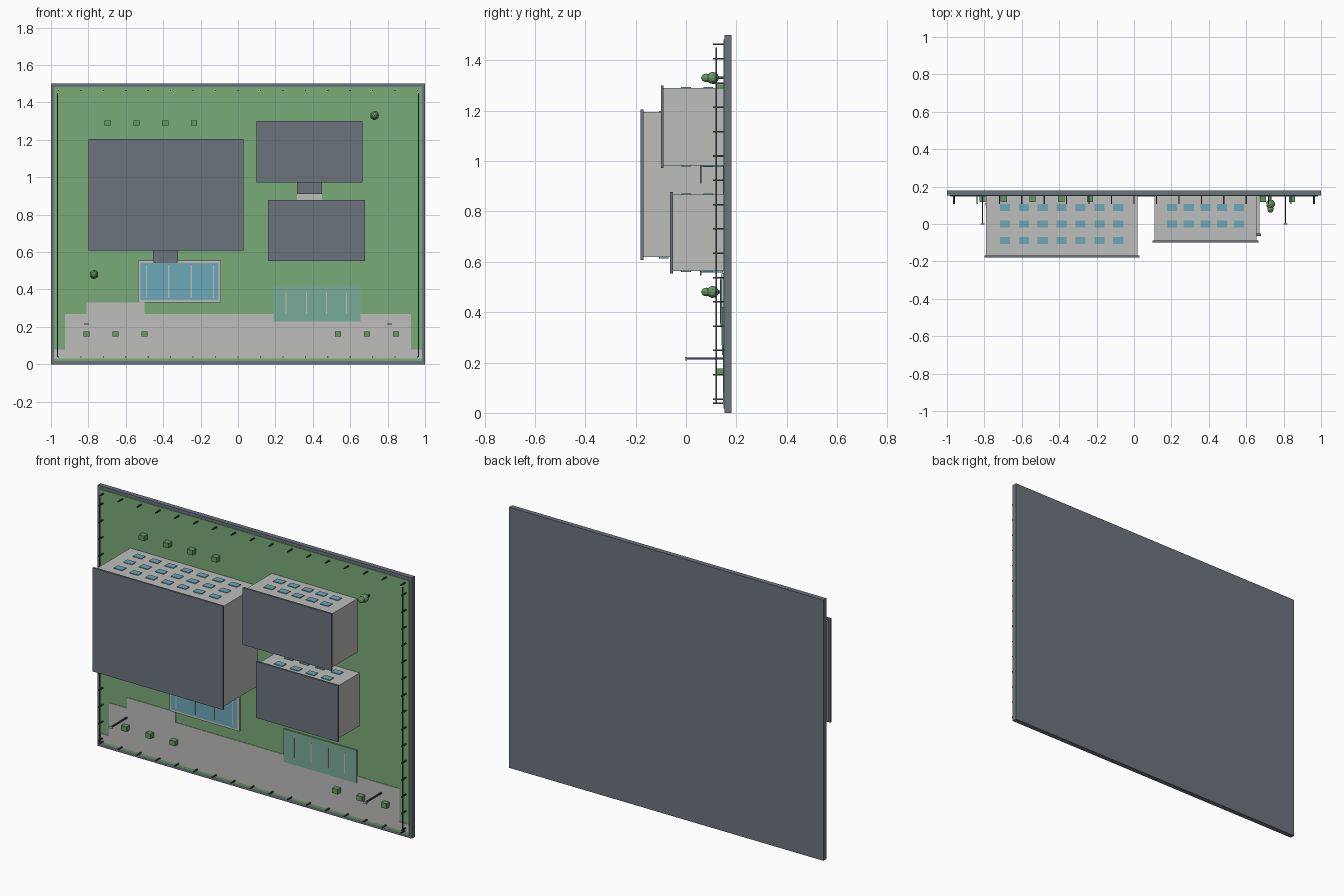
import bpy, bmesh, math
from mathutils import Matrix, Vector

if "Cube" in bpy.data.objects:
    bpy.data.objects.remove(bpy.data.objects["Cube"])


def material(name, r, g, b):
    m = bpy.data.materials.new(name)
    m.diffuse_color = (*[(c / 255) ** 2.2 for c in (r, g, b)], 1)
    m.use_nodes = True
    m.node_tree.nodes["Principled BSDF"].inputs["Base Color"].default_value = m.diffuse_color
    return m


SLATE = material("slate", 108, 115, 125)
LAWN = material("lawn green", 121, 170, 119)
STONE = material("pale stone", 188, 188, 186)
GLASS = material("blue glass", 108, 167, 184)
COURT = material("court green", 120, 170, 150)
LEAF = material("leaf green", 104, 150, 100)
IRON = material("dark iron", 66, 71, 80)
GROUND = 0.152  # the site stands upright: height above ground runs to -y


def finish(name, bm, mat):
    me = bpy.data.meshes.new(name)
    bm.to_mesh(me)
    bm.free()
    me.materials.append(mat)
    ob = bpy.data.objects.new(name, me)
    bpy.context.collection.objects.link(ob)
    return ob


def boxes(name, mat, items):
    """One object from boxes given as (x0, x1, y0, y1, z0, z1)."""
    bm = bmesh.new()
    for x0, x1, y0, y1, z0, z1 in items:
        mtx = (Matrix.Translation(((x0 + x1) / 2, (y0 + y1) / 2, (z0 + z1) / 2))
               @ Matrix.Diagonal((x1 - x0, y1 - y0, z1 - z0, 1)))
        bmesh.ops.create_cube(bm, size=1, matrix=mtx)
    return finish(name, bm, mat)


# Site plate, lawn and paving
boxes("site_plate", SLATE, [(-1, 1, GROUND, 0.18, 0, 1.5)])
boxes("lawn", LAWN, [(-0.985, 0.985, 0.149, GROUND, 0.018, 1.482)])
boxes("paving", STONE, [(-0.925, 0.925, 0.146, 0.15, 0.08, 0.27),
                        (-0.81, -0.50, 0.146, 0.15, 0.27, 0.33),
                        (-0.985, 0.985, 0.146, 0.15, 0.032, 0.08),
                        (0.315, 0.448, 0.146, 0.15, 0.87, 0.98)])


# Buildings: walls, overhanging roof, windows on both long sides, door
def building(name, x0, x1, z0, z1, top, cols, rows, door_x):
    boxes(name + "_walls", STONE, [(x0, x1, top + 0.01, 0.15, z0, z1)])
    boxes(name + "_roof", SLATE,
          [(x0 - 0.01, x1 + 0.01, top, top + 0.011, z0 - 0.01, z1 + 0.01)])
    wins = []
    for z in (z0, z1):
        for y in rows:
            for x in cols:
                if z == z0 and y > 0.05 and abs(x - door_x) < 0.085:
                    continue
                wins.append((x - 0.027, x + 0.027, y - 0.019, y + 0.019,
                             z - 0.004, z + 0.004))
    boxes(name + "_windows", GLASS, wins)
    boxes(name + "_door", GLASS,
          [(door_x - 0.05, door_x + 0.05, 0.062, 0.147, z0 - 0.006, z0)])


building("main_block", -0.79, 0.02, 0.618, 1.195, -0.18,
         [-0.69 + 0.101 * i for i in range(7)], (0.088, 0, -0.088), -0.387)
building("side_block", 0.11, 0.655, 0.982, 1.29, -0.1,
         [0.203 + 0.0895 * i for i in range(5)], (0.088, 0), 0.382)
building("hall", 0.17, 0.67, 0.563, 0.867, -0.063,
         [0.27 + 0.1 * i for i in range(4)], (0.088, 0), 0.42)
boxes("entrance_canopies", SLATE, [(-0.455, -0.32, 0.055, 0.061, 0.545, 0.62),
                                   (0.315, 0.45, 0.055, 0.061, 0.91, 0.984)])

# Pool with rim and lane lines
boxes("pool_rim", STONE, [(-0.535, -0.09, 0.14, 0.15, 0.33, 0.555)])
boxes("pool_water", GLASS, [(-0.522, -0.103, 0.137, 0.141, 0.343, 0.542)])
boxes("pool_lanes", STONE, [(x - 0.003, x + 0.003, 0.135, 0.138, 0.355, 0.53)
                            for x in (-0.49, -0.37, -0.25, -0.13)])

# Sports court with line markings
boxes("court", COURT, [(0.19, 0.655, 0.142, 0.15, 0.23, 0.42)])
boxes("court_lines", STONE, [(x - 0.003, x + 0.003, 0.14, 0.143, 0.27, 0.385)
                             for x in (0.257, 0.366, 0.473, 0.58)])

# Clipped box hedges
spots = [(s * x, 0.162) for s, xs in ((-1, (0.81, 0.655, 0.5)), (1, (0.535, 0.69, 0.845)))
         for x in xs]
spots += [(-0.697 + 0.154 * i, 1.29) for i in range(4)]
boxes("hedges", LEAF, [(x - 0.017, x + 0.017, 0.117, 0.15, z - 0.014, z + 0.014)
                       for x, z in spots])

# Trees: trunk and two stacked crowns
for i, (x, z) in enumerate(((-0.77, 0.48), (0.73, 1.33))):
    boxes(f"tree_trunk_{i}", IRON, [(x - 0.005, x + 0.005, 0.11, 0.15, z - 0.005, z + 0.005)])
    bm = bmesh.new()
    for y, r, ry in ((0.106, 0.024, 0.025), (0.08, 0.017, 0.02)):
        bmesh.ops.create_icosphere(bm, subdivisions=2, radius=1, matrix=Matrix.Translation(
            (x, y, z)) @ Matrix.Diagonal((r, ry, r, 1)))
    finish(f"tree_crown_{i}", bm, LEAF)

# Lamp posts with flat heads
boxes("lamp_posts", IRON, [(s * 0.81 - 0.004, s * 0.81 + 0.004, 0.0, 0.15, 0.211, 0.219)
                           for s in (-1, 1)])
boxes("lamp_heads", STONE, [(s * 0.81 - 0.011, s * 0.81 + 0.011, -0.003, 0.003, 0.209, 0.221)
                            for s in (-1, 1)])

# Boundary fence: posts on all edges, rails along the sides
posts = [(-0.96 + 0.12 * i, z) for i in range(17) for z in (0.038, 1.464)]
posts += [(x, 0.055 + 0.0965 * i) for i in range(15) for x in (-0.965, 0.965)]
boxes("fence_posts", IRON, [(x - 0.003, x + 0.003, 0.108, 0.15, z - 0.003, z + 0.003)
                            for x, z in posts])
boxes("fence_rails", IRON, [(x - 0.003, x + 0.003, 0.117, 0.123, 0.038, 1.45)
                            for x in (-0.965, 0.965)])
